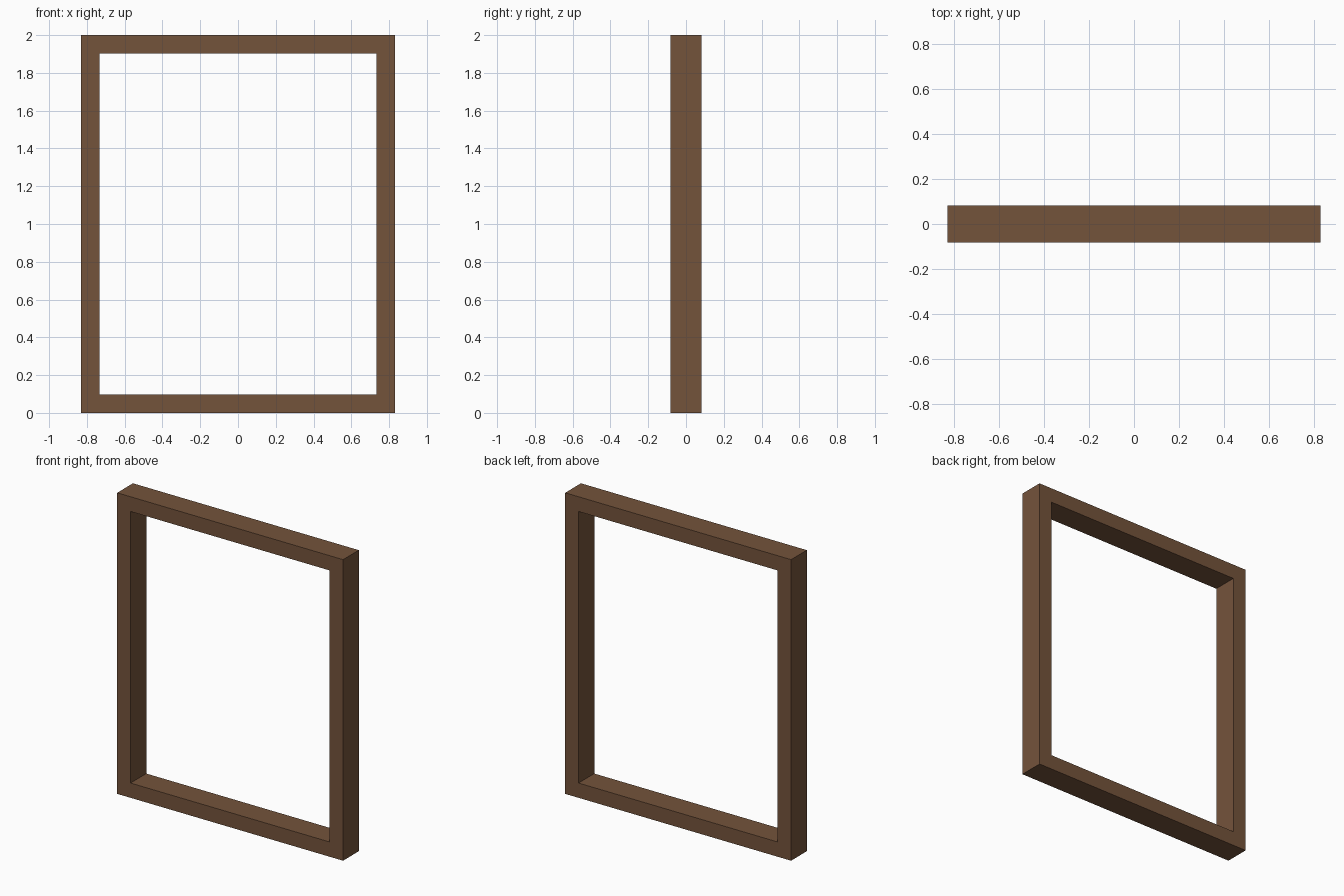
import bpy

cube = bpy.data.objects.get("Cube")
if cube:
    bpy.data.objects.remove(cube, do_unlink=True)

# Overall frame size
HALF_WIDTH, HEIGHT, DEPTH, BAR = 0.83, 2.0, 0.165, 0.098

# Wood colour
wood = bpy.data.materials.new("brown_wood")
wood.use_nodes = True
colour = (0.175, 0.087, 0.044, 1)
wood.diffuse_color = colour
bsdf = wood.node_tree.nodes["Principled BSDF"]
bsdf.inputs["Base Color"].default_value = colour
bsdf.inputs["Roughness"].default_value = 0.8


def add_bar(name, x, z, width, height):
    bpy.ops.mesh.primitive_cube_add(size=1, location=(x, 0, z))
    bar = bpy.context.object
    bar.name = name
    bar.scale = (width, DEPTH, height)
    bpy.ops.object.transform_apply(location=False, rotation=False, scale=True)
    bar.data.materials.append(wood)


# Full-height side posts
for name, side in (("left_post", 1), ("right_post", -1)):
    add_bar(name, side * (HALF_WIDTH - BAR / 2), HEIGHT / 2, BAR, HEIGHT)

# Rails fitted between the posts
for name, z in (("bottom_rail", BAR / 2), ("top_rail", HEIGHT - BAR / 2)):
    add_bar(name, 0, z, 2 * (HALF_WIDTH - BAR), BAR)
